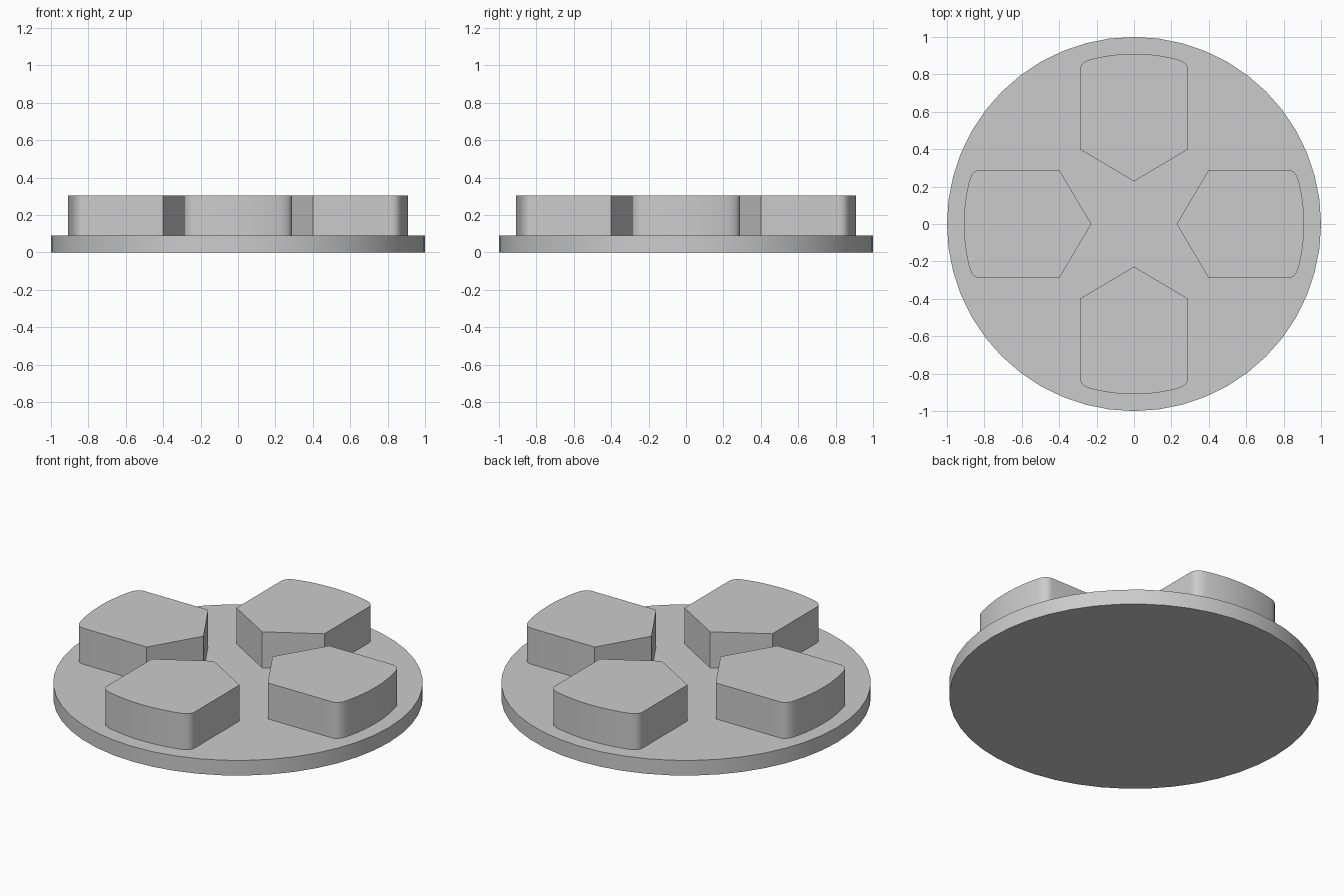
import bpy, bmesh, math
from mathutils import Matrix, Vector

cube = bpy.data.objects.get("Cube")
if cube:
    bpy.data.objects.remove(cube, do_unlink=True)

DISC_TOP, PAD_TOP = 0.09, 0.305
HALF_WIDTH, PAD_REACH = 0.29, 0.91

grey = bpy.data.materials.new("plain_grey")
grey.use_nodes = True
colour = (0.6, 0.6, 0.6, 1)
grey.diffuse_color = colour
grey.node_tree.nodes["Principled BSDF"].inputs["Base Color"].default_value = colour


def extrude_outline(name, outline, bottom, top, turn=0.0):
    """Solid prism from a flat outline, turned about the z axis."""
    bm = bmesh.new()
    face = bm.faces.new([bm.verts.new((x, y, bottom)) for x, y in outline])
    result = bmesh.ops.extrude_face_region(bm, geom=[face])
    raised = [v for v in result["geom"] if isinstance(v, bmesh.types.BMVert)]
    bmesh.ops.translate(bm, verts=raised, vec=(0, 0, top - bottom))
    bmesh.ops.recalc_face_normals(bm, faces=bm.faces)
    bm.transform(Matrix.Rotation(turn, 4, "Z"))
    mesh = bpy.data.meshes.new(name)
    bm.to_mesh(mesh)
    bm.free()
    obj = bpy.data.objects.new(name, mesh)
    bpy.context.collection.objects.link(obj)
    mesh.materials.append(grey)
    bpy.ops.object.select_all(action="DESELECT")
    obj.select_set(True)
    bpy.context.view_layer.objects.active = obj
    bpy.ops.object.shade_smooth_by_angle(angle=math.radians(30))
    return obj


def pad_outline():
    """Pointed towards the centre, rounded corners and a curved outer end."""
    side_end = Vector((0.82, HALF_WIDTH))
    corner = Vector((0.87, HALF_WIDTH))
    arc_angle = math.asin(0.215 / PAD_REACH)
    arc_start = PAD_REACH * Vector((math.cos(arc_angle), math.sin(arc_angle)))
    half = [Vector((0.40, HALF_WIDTH))]
    for i in range(7):
        t = i / 6
        half.append(side_end * (1 - t) ** 2 + corner * 2 * t * (1 - t) + arc_start * t * t)
    for i in range(1, 6):
        a = arc_angle * (1 - i / 6)
        half.append(PAD_REACH * Vector((math.cos(a), math.sin(a))))
    mirrored = [Vector((p.x, -p.y)) for p in reversed(half)]
    return [Vector((0.228, 0))] + half + [Vector((PAD_REACH, 0))] + mirrored


# Round base plate
SIDES = 48
circle = [(math.cos(math.tau * i / SIDES), math.sin(math.tau * i / SIDES)) for i in range(SIDES)]
extrude_outline("base_disc", circle, 0, DISC_TOP)

# Four raised pads around the centre
for i, side in enumerate(("left", "back", "right", "front")):
    extrude_outline(side + "_pad", pad_outline(), DISC_TOP - 0.01, PAD_TOP, i * math.pi / 2)
